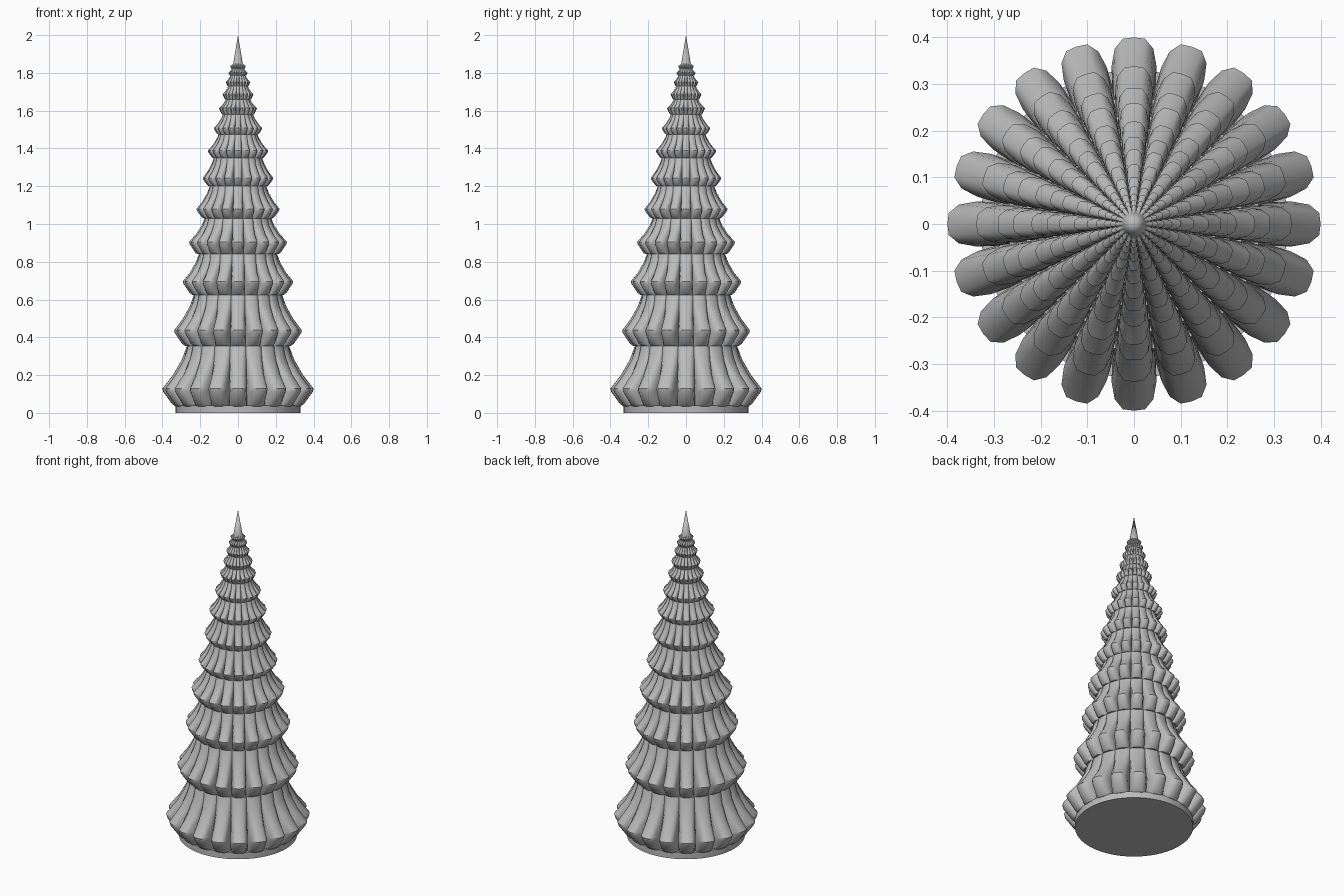
import bpy
import math

cube = bpy.data.objects.get("Cube")
if cube:
    bpy.data.objects.remove(cube, do_unlink=True)

grey = bpy.data.materials.new("plain grey")
grey.use_nodes = True
GREY = (0.5, 0.5, 0.5, 1)
grey.diffuse_color = GREY
grey.node_tree.nodes["Principled BSDF"].inputs["Base Color"].default_value = GREY

LOBES = 20
# Lobe outline: position across half a lobe, and how far it bulges there
ARCH = [(-1, 0), (-0.9, 0.42), (-0.7, 0.78), (-0.38, 0.98),
        (0, 1), (0.38, 0.98), (0.7, 0.78), (0.9, 0.42)]

# Each tier: bottom height, height of the widest point, widest radius
TIERS = [(0.035, 0.12, 0.40), (0.355, 0.43, 0.338), (0.625, 0.69, 0.292),
         (0.84, 0.90, 0.259), (1.03, 1.075, 0.22), (1.20, 1.24, 0.187),
         (1.35, 1.385, 0.16), (1.475, 1.505, 0.128), (1.58, 1.61, 0.10),
         (1.66, 1.685, 0.081), (1.73, 1.75, 0.065), (1.785, 1.80, 0.051),
         (1.82, 1.835, 0.041)]


def finish(obj, angle):
    obj.data.materials.append(grey)
    bpy.ops.object.select_all(action='DESELECT')
    obj.select_set(True)
    bpy.context.view_layer.objects.active = obj
    bpy.ops.object.shade_smooth_by_angle(angle=math.radians(angle))


def lobed_ring(z, crest, valley):
    ring = []
    for i in range(LOBES):
        for u, bulge in ARCH:
            a = (i + u / 2) * math.tau / LOBES
            r = valley + (crest - valley) * bulge
            ring.append((r * math.cos(a), r * math.sin(a), z))
    return ring


def add_tier(name, z0, zc, radius, z1, top):
    # Rings from the tucked-in hem, out to the crest, and up to a round neck
    rise = z1 - zc
    rings = [lobed_ring(z0, radius * 0.83, radius * 0.75),
             lobed_ring(z0 + (zc - z0) * 0.15, radius * 0.875, radius * 0.75),
             lobed_ring(zc - (zc - z0) * 0.1, radius * 0.99, radius * 0.75),
             lobed_ring(zc + (zc - z0) * 0.1, radius, radius * 0.75)]
    for t, mix in ((0.35, 0.56), (0.7, 0.2), (1, 0)):
        crest = top + (radius - top) * mix
        valley = top + (radius * 0.75 - top) * (1 - t)
        rings.append(lobed_ring(zc + rise * t, crest, min(valley, crest)))
    n = LOBES * len(ARCH)
    verts = [v for ring in rings for v in ring] + [(0, 0, z0), (0, 0, z1)]
    low, high, last = len(verts) - 2, len(verts) - 1, (len(rings) - 1) * n
    faces = []
    for j in range(n):
        k = (j + 1) % n
        for s in range(0, last, n):
            faces.append((s + j, s + k, s + n + k, s + n + j))
        faces += [(low, k, j), (high, last + j, last + k)]
    mesh = bpy.data.meshes.new(name)
    mesh.from_pydata(verts, [], faces)
    obj = bpy.data.objects.new(name, mesh)
    bpy.context.collection.objects.link(obj)
    finish(obj, 35)


# Branch tiers, each neck meeting the hem of the tier above
for i, (z0, zc, radius) in enumerate(TIERS):
    if i + 1 < len(TIERS):
        z1, top = TIERS[i + 1][0], TIERS[i + 1][2] * 0.8
    else:
        z1, top = 1.85, 0.025
    add_tier(f"branch_tier_{i + 1}", z0, zc, radius, z1, top)

# Round base
bpy.ops.mesh.primitive_cylinder_add(vertices=64, radius=0.33, depth=0.04, location=(0, 0, 0.02))
base = bpy.context.object
base.name = "round_base"
finish(base, 35)

# Pointed tip
bpy.ops.mesh.primitive_cone_add(vertices=20, radius1=0.027, radius2=0, depth=0.16, location=(0, 0, 1.92))
tip = bpy.context.object
tip.name = "pointed_tip"
finish(tip, 35)
